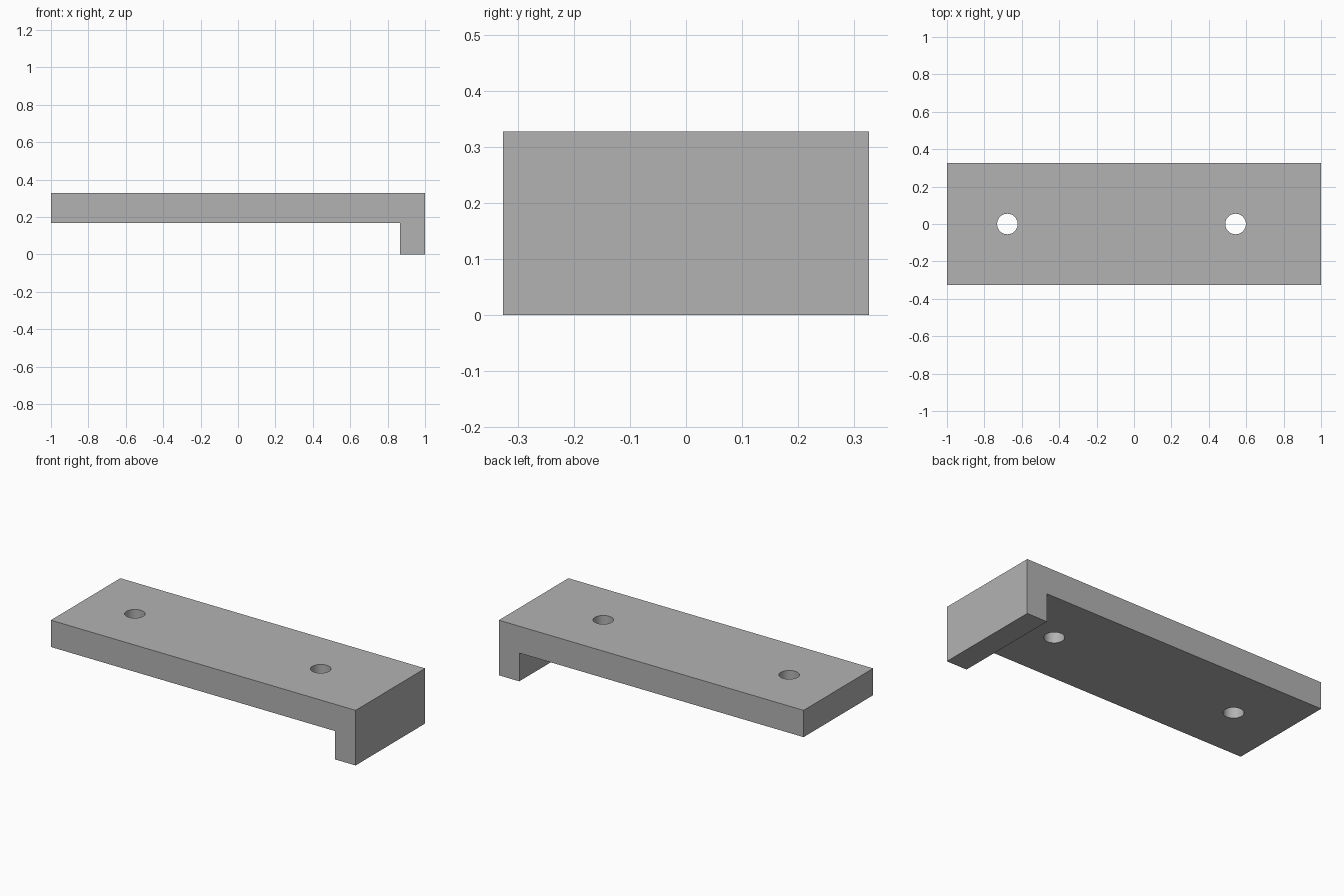
import bpy
import bmesh

cube = bpy.data.objects.get("Cube")
if cube:
    bpy.data.objects.remove(cube, do_unlink=True)

HALF_LENGTH, HALF_WIDTH = 1.0, 0.326
TOP, UNDERSIDE, LIP_X = 0.327, 0.168, 0.866
HOLE_RADIUS = 0.055
HOLE_CENTRES = (-0.677, 0.543)

grey = bpy.data.materials.new("plain grey")
grey.use_nodes = True
colour = (0.45, 0.45, 0.45, 1)
grey.diffuse_color = colour
grey.node_tree.nodes["Principled BSDF"].inputs["Base Color"].default_value = colour


def extruded_profile(name, points):
    """Extrude an x-z outline across the full width."""
    bm = bmesh.new()
    face = bm.faces.new([bm.verts.new((x, -HALF_WIDTH, z)) for x, z in points])
    result = bmesh.ops.extrude_face_region(bm, geom=[face])
    moved = [v for v in result["geom"] if isinstance(v, bmesh.types.BMVert)]
    bmesh.ops.translate(bm, verts=moved, vec=(0, 2 * HALF_WIDTH, 0))
    bmesh.ops.recalc_face_normals(bm, faces=bm.faces)
    mesh = bpy.data.meshes.new(name)
    bm.to_mesh(mesh)
    bm.free()
    mesh.materials.append(grey)
    obj = bpy.data.objects.new(name, mesh)
    bpy.context.collection.objects.link(obj)
    return obj


def drill(target, x):
    """Cut a round through hole in the plate."""
    bpy.ops.mesh.primitive_cylinder_add(
        vertices=48, radius=HOLE_RADIUS, depth=1, location=(x, 0, TOP))
    cutter = bpy.context.object
    cutter.name = "hole_cutter"
    cutter.hide_render = True
    cutter.data.materials.append(grey)
    cut = target.modifiers.new("hole", "BOOLEAN")
    cut.operation = "DIFFERENCE"
    cut.solver = "EXACT"
    cut.object = cutter
    bpy.context.view_layer.objects.active = target
    bpy.ops.object.modifier_apply(modifier=cut.name)
    bpy.data.objects.remove(cutter, do_unlink=True)


# Flat plate with a lip hanging down at one end
plate = extruded_profile("lipped_plate", [
    (-HALF_LENGTH, UNDERSIDE), (LIP_X, UNDERSIDE), (LIP_X, 0),
    (HALF_LENGTH, 0), (HALF_LENGTH, TOP), (-HALF_LENGTH, TOP)])

# Two screw holes along the centre line
for centre in HOLE_CENTRES:
    drill(plate, centre)

# Smooth hole walls, sharp edges elsewhere
bpy.ops.object.select_all(action="DESELECT")
plate.select_set(True)
bpy.context.view_layer.objects.active = plate
bpy.ops.object.shade_smooth_by_angle()
